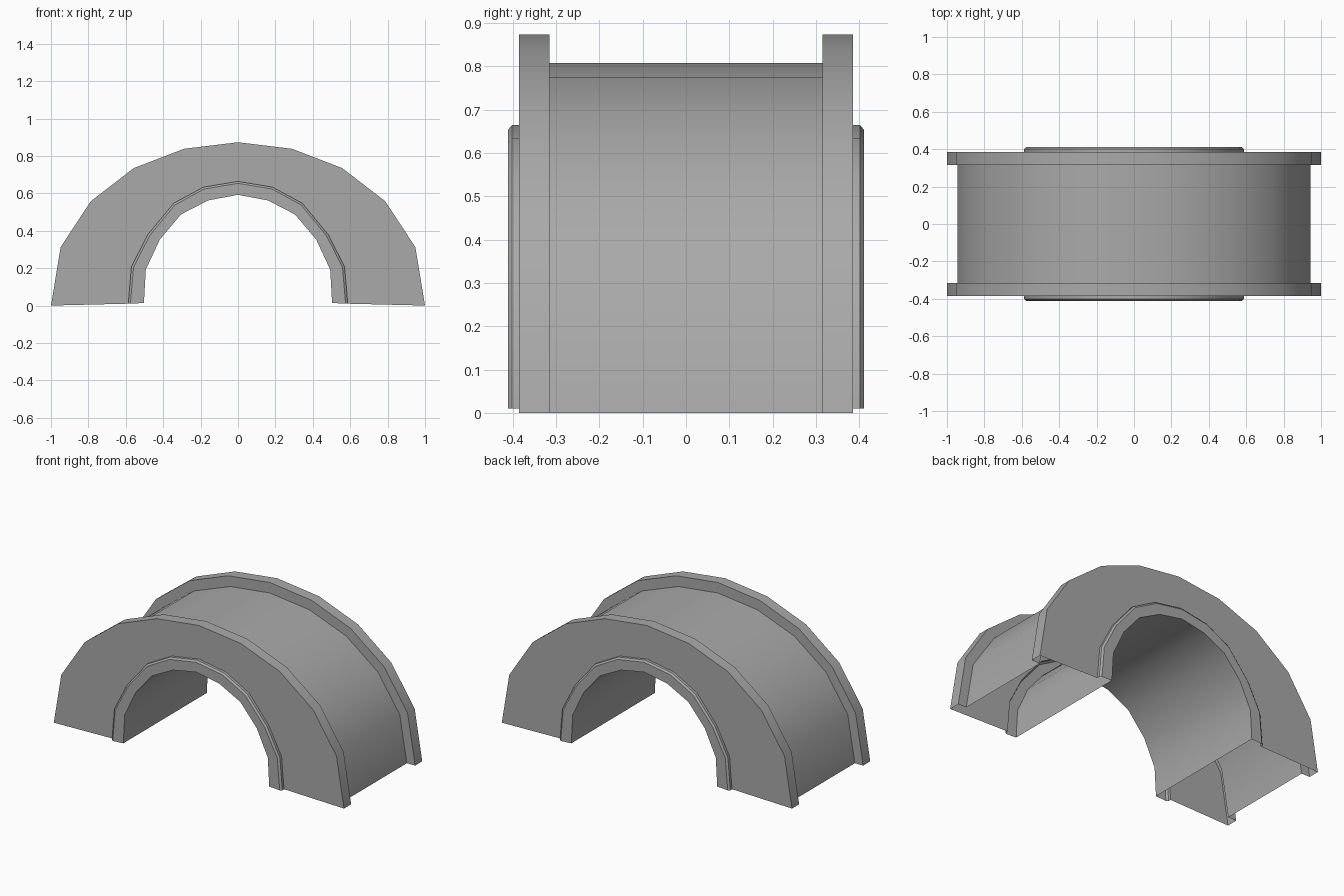
import bpy, bmesh, math

cube = bpy.data.objects.get("Cube")
if cube:
    bpy.data.objects.remove(cube)

# One plain grey metal
grey = bpy.data.materials.new("plain grey")
grey.use_nodes = True
colour = (0.4, 0.4, 0.4, 1)
grey.diffuse_color = colour
grey.node_tree.nodes["Principled BSDF"].inputs["Base Color"].default_value = colour

# Half arches as (x, z) from foot to crown
flange = [(1, 0), (.948, .313), (.787, .558), (.557, .735), (.289, .838), (0, .873)]
collar = [(.587, .01), (.57, .208), (.482, .38), (.344, .547), (.186, .633), (0, .664)]
bore = [(.503, .014), (.493, .192), (.418, .353), (.305, .487), (.16, .562), (0, .592)]


def scaled(arch, sx, sz):
    return [(x * sx, z * sz) for x, z in arch]


def full(arch):
    """Mirror a half arch across the crown."""
    return arch + [(-x, z) for x, z in reversed(arch[:-1])]


drum = scaled(flange, .943, .925)
collar_lip = scaled(collar, .98, .984)

# Cross-section of the hollow shell: arch rail and distance from the middle
half_section = [(drum, .315), (flange, .315), (flange, .385),
                (collar, .385), (collar, .402), (collar_lip, .411), (bore, .411)]
section = half_section + [(arch, -y) for arch, y in reversed(half_section)]

# Sweep the closed section over the arch, leaving both feet open
bm = bmesh.new()
loops = [[bm.verts.new((x, y, z)) for x, z in full(arch)] for arch, y in section]
for a, b in zip(loops, loops[1:] + loops[:1]):
    for i in range(len(a) - 1):
        bm.faces.new((a[i], a[i + 1], b[i + 1], b[i]))
bmesh.ops.recalc_face_normals(bm, faces=bm.faces)
top = max(bm.faces, key=lambda f: f.calc_center_median().z)
if top.normal.z < 0:
    bmesh.ops.reverse_faces(bm, faces=bm.faces)
mesh = bpy.data.meshes.new("half_bearing_shell")
bm.to_mesh(mesh)
bm.free()
mesh.materials.append(grey)

shell = bpy.data.objects.new("half_bearing_shell", mesh)
bpy.context.collection.objects.link(shell)
bpy.context.view_layer.objects.active = shell
shell.select_set(True)
bpy.ops.object.shade_smooth_by_angle(angle=math.radians(30))
